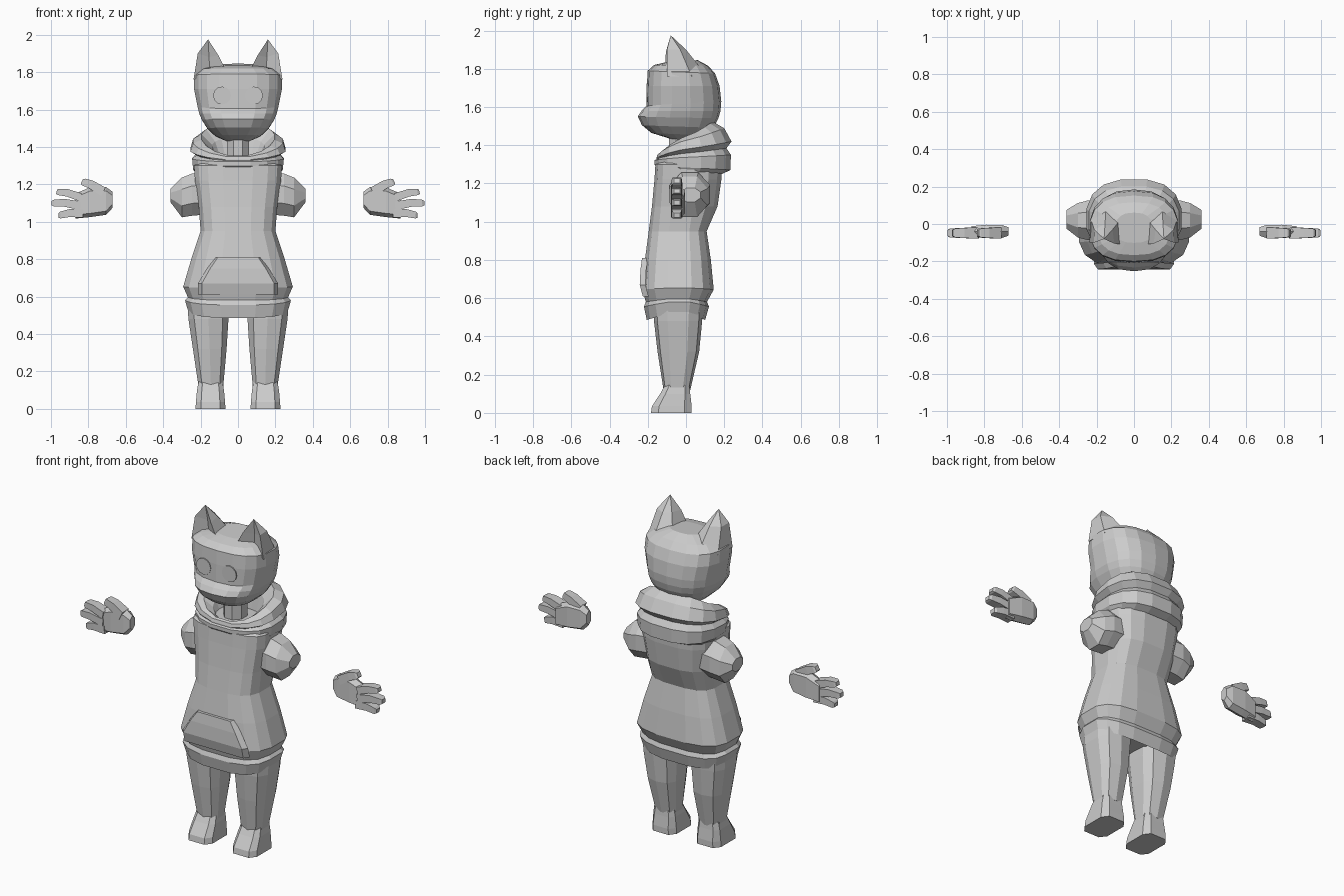
import bpy, bmesh, math
from mathutils import Vector

grey = bpy.data.materials.new("plain_grey")
grey.diffuse_color = (0.6, 0.6, 0.6, 1)


def make(name, verts, faces):
    """Flat-shaded mesh object with outward normals."""
    me = bpy.data.meshes.new(name)
    me.from_pydata([tuple(v) for v in verts], [], faces)
    bm = bmesh.new()
    bm.from_mesh(me)
    bmesh.ops.recalc_face_normals(bm, faces=bm.faces)
    bm.to_mesh(me)
    bm.free()
    me.materials.append(grey)
    ob = bpy.data.objects.new(name, me)
    bpy.context.collection.objects.link(ob)
    return ob


def loft(name, rings):
    """Skin a list of equal-length rings and cap both ends."""
    n = len(rings[0])
    verts = [p for r in rings for p in r]
    faces = [[i * n + j, i * n + (j + 1) % n, (i + 1) * n + (j + 1) % n, (i + 1) * n + j]
             for i in range(len(rings) - 1) for j in range(n)]
    faces += [list(range(n)), list(range(len(verts) - n, len(verts)))]
    return make(name, verts, faces)


def ring(w, yf, yb, zf, zb=None, x=0, yc=None, n=16, e=2.6, sag=0, p=1):
    """Horizontal rounded-square ring; zf / zb are front and back heights."""
    zb = zf if zb is None else zb
    yc = (yf + yb) / 2 if yc is None else yc
    pts = []
    for i in range(n):
        a = 2 * math.pi * (i + 0.5) / n
        c, s = math.cos(a), math.sin(a)
        k = math.cos(math.pi / n) ** (2 / e)      # reach full extents at the flats
        px = math.copysign(abs(c) ** (2 / e), c) / k
        py = math.copysign(abs(s) ** (2 / e), s) / k
        z = zf + (zb - zf) * ((1 + s) / 2) ** p - sag * abs(s)
        pts.append(Vector((x + w * px, yc + py * (yb - yc if py > 0 else yc - yf), z)))
    return pts


# Hoodie body: hem band, flared skirt, waist, chest
loft("hoodie_body", [ring(w, f, b, z, yc=-0.03, e=3, sag=s) for z, w, f, b, s in [
    (0.56, 0.24, -0.18, 0.08, 0.04), (0.525, 0.265, -0.205, 0.10, 0.04),
    (0.585, 0.283, -0.22, 0.12, 0.03), (0.60, 0.268, -0.21, 0.11, 0.02),
    (0.655, 0.293, -0.228, 0.145, 0.01), (0.80, 0.25, -0.215, 0.13, 0),
    (0.95, 0.20, -0.195, 0.108, 0), (1.08, 0.21, -0.178, 0.165, 0),
    (1.22, 0.23, -0.165, 0.185, 0), (1.30, 0.235, -0.16, 0.19, 0),
    (1.34, 0.17, -0.13, 0.15, 0)]])

# Front pouch: trapezoid panel on the skirt
loft("front_pouch", [[(-w, y + 0.03, z), (-w * 0.9, y, z), (w * 0.9, y, z), (w, y + 0.03, z)]
                     for z, w, y in [(0.61, 0.215, -0.226), (0.67, 0.215, -0.242),
                                     (0.75, 0.165, -0.238), (0.81, 0.12, -0.23)]])

# Lowered hood: lower fold, crease and thick tilted roll open at the neck
loft("hood", [ring(w, f, b, zf, zb, yc=0.02, e=2.5, p=0.75) for w, f, b, zf, zb in [
    (0.225, -0.15, 0.19, 1.28, 1.25), (0.24, -0.165, 0.232, 1.30, 1.27),
    (0.245, -0.165, 0.235, 1.32, 1.35), (0.222, -0.155, 0.212, 1.325, 1.385),
    (0.255, -0.155, 0.238, 1.33, 1.42), (0.24, -0.15, 0.20, 1.345, 1.49),
    (0.195, -0.135, 0.14, 1.35, 1.525), (0.14, -0.11, 0.10, 1.33, 1.45),
    (0.10, -0.09, 0.08, 1.29, 1.33)]])

# Neck
loft("neck", [ring(0.06, -0.09, 0.04, z, n=8, e=2) for z in (1.28, 1.48)])

# Head: small chin, muzzle ridge, flat face, round back
loft("head", [ring(w, f, b, z, zb, yc=-0.03, n=18, e=2.5) for z, zb, w, f, b in [
    (1.43, 1.43, 0.06, -0.07, 0.05), (1.465, 1.45, 0.12, -0.18, 0.10),
    (1.505, 1.49, 0.163, -0.228, 0.14), (1.55, 1.54, 0.193, -0.25, 0.167),
    (1.58, 1.58, 0.208, -0.23, 0.178), (1.605, 1.63, 0.216, -0.205, 0.182),
    (1.71, 1.71, 0.235, -0.203, 0.173), (1.79, 1.775, 0.235, -0.198, 0.15),
    (1.82, 1.815, 0.19, -0.165, 0.115), (1.835, 1.845, 0.10, -0.10, 0.06)]])

for sx, side in ((-1, "left"), (1, "right")):
    def flip(pts):
        return [Vector((sx * q[0], q[1], q[2])) for q in pts]

    # Eye: thin disc on the flat face
    disc = [(0.085 + 0.048 * math.cos(a), 0.048 * math.sin(a))
            for a in (i * math.pi / 6 for i in range(12))]
    loft(side + "_eye", [flip([(u, y, 1.675 + v) for u, v in disc]) for y in (-0.2, -0.206)])

    # Ear: curved cone with hollow front
    ear = flip([(0.238, -0.10, 1.76), (0.15, -0.06, 1.80), (0.06, -0.11, 1.80),
                (0.075, 0.02, 1.82), (0.15, 0.08, 1.80), (0.232, 0.03, 1.76),
                (0.215, -0.10, 1.90), (0.155, -0.065, 1.88), (0.105, -0.105, 1.89),
                (0.115, -0.03, 1.90), (0.155, 0.0, 1.90), (0.212, -0.03, 1.90),
                (0.16, -0.08, 1.975)])
    make(side + "_ear", ear,
         [[i, (i + 1) % 6, (i + 1) % 6 + 6, i + 6] for i in range(6)]
         + [[i + 6, (i + 1) % 6 + 6, 12] for i in range(6)] + [list(range(6))])

    # Sleeve stub: faceted plug at the shoulder
    loft(side + "_sleeve", [flip([(x, y0 + ry * math.cos(a), z0 + rz * math.sin(a))
                                  for a in ((i + 0.5) * math.pi / 4 for i in range(8))])
                            for x, y0, z0, ry, rz in [
                                (0.17, 0.02, 1.15, 0.11, 0.12), (0.245, 0.02, 1.145, 0.115, 0.122),
                                (0.30, 0.02, 1.13, 0.10, 0.115), (0.36, 0.025, 1.14, 0.055, 0.04)]])

    # Leg: tapered, knee bend towards the front
    loft(side + "_leg", [ring(w, f, b, z, x=sx * x, n=10, e=2.8) for z, x, w, f, b in [
        (0.56, 0.16, 0.11, -0.165, 0.085), (0.48, 0.158, 0.107, -0.163, 0.08),
        (0.32, 0.151, 0.09, -0.145, 0.065), (0.12, 0.145, 0.066, -0.115, 0.02)]])

    # Foot: boxy wedge with a longer toe
    loft(side + "_foot", [ring(w, f, b, z, x=sx * 0.147, n=8, e=4) for z, w, f, b in [
        (0.145, 0.064, -0.11, 0.018), (0.10, 0.072, -0.135, 0.022),
        (0.035, 0.078, -0.178, 0.03), (0.0, 0.08, -0.183, 0.03)]])

    # Palm: flat rounded slab from wrist to knuckles
    loft(side + "_palm", [flip([(x, -0.04 - t, z0 + 0.02), (x, -0.04, z0), (x, -0.04 + t, z0 + 0.02),
                                (x, -0.04 + t, z1 - 0.02), (x, -0.04, z1), (x, -0.04 - t, z1 - 0.02)])
                          for x, z0, z1, t in [
                              (0.67, 1.075, 1.16, 0.022), (0.705, 1.037, 1.185, 0.034),
                              (0.79, 1.025, 1.185, 0.036), (0.87, 1.017, 1.15, 0.028)]])

    # Fingers and thumb: tapered boxes with a middle joint
    for name, x0, z0, x1, z1, r in [
            ("thumb", 0.72, 1.16, 0.835, 1.215, 0.022), ("index_finger", 0.84, 1.13, 0.97, 1.16, 0.019),
            ("middle_finger", 0.84, 1.085, 0.997, 1.10, 0.02), ("little_finger", 0.83, 1.045, 0.96, 1.033, 0.02)]:
        a, b = Vector((x0, 0, z0)), Vector((x1, 0, z1))
        up = Vector((z0 - z1, 0, x1 - x0)).normalized()
        rings = []
        for t, k in ((0, 1.15), (0.55, 1.05), (0.92, 0.9), (1, 0.6)):
            c = a.lerp(b, t) + Vector((0, -0.048, 0.008 * math.sin(t * math.pi)))
            rings.append(flip([c + up * r * k * i + Vector((0, 0.026 * k * j, 0))
                               for i, j in ((-1, -1), (-1, 1), (1, 1), (1, -1))]))
        loft(side + "_" + name, rings)
